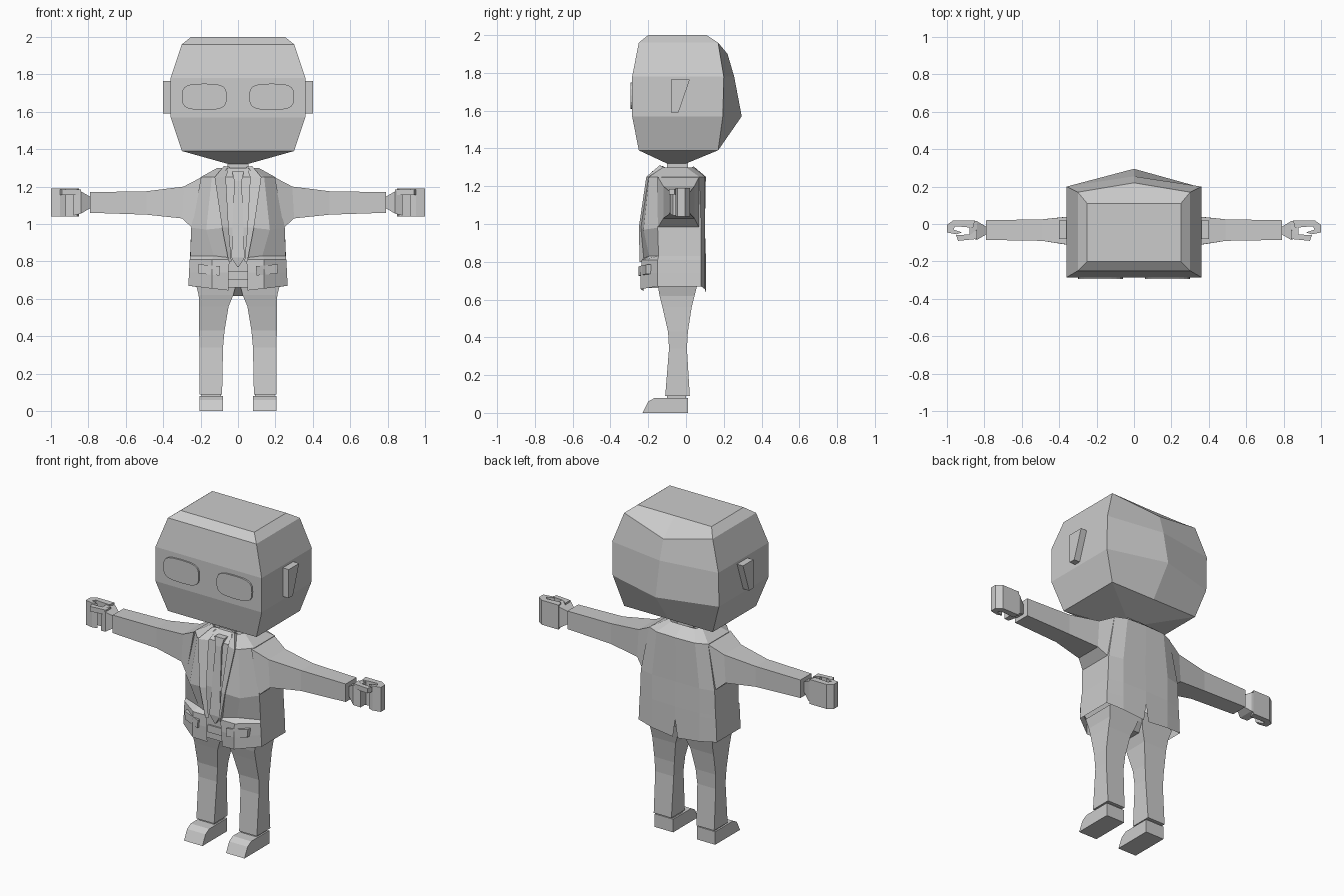
import bpy, bmesh, math

grey = bpy.data.materials.new("plain grey")
grey.diffuse_color = (0.6, 0.6, 0.6, 1)


def build(name, verts, faces, mirror=False):
    """Make a flat shaded part, optionally mirrored across x = 0."""
    me = bpy.data.meshes.new(name)
    bm = bmesh.new()
    vs = [bm.verts.new(v) for v in verts]
    for f in faces:
        bm.faces.new([vs[i] for i in f])
    bmesh.ops.recalc_face_normals(bm, faces=bm.faces)
    bm.to_mesh(me)
    bm.free()
    me.materials.append(grey)
    ob = bpy.data.objects.new(name, me)
    bpy.context.collection.objects.link(ob)
    if mirror:
        m = ob.modifiers.new("mirror", 'MIRROR')
        m.use_clip = True
    return ob


def loft(name, rings, mirror=False, closed=True, caps=True):
    """Join rows of equal point count."""
    n = len(rings[0])
    verts = [p for r in rings for p in r]
    faces = []
    for k in range(len(rings) - 1):
        for i in range(n if closed else n - 1):
            j = (i + 1) % n
            faces.append((k*n + i, k*n + j, (k+1)*n + j, (k+1)*n + i))
    if caps:
        faces.append(tuple(range(n)))
        faces.append(tuple(range((len(rings)-1)*n, len(rings)*n)))
    return build(name, verts, faces, mirror)


def prism(name, outline, axis, a, b, mirror=False):
    """Extrude a 2D outline along an axis from a to b."""
    def place(p, t):
        q = list(p)
        q.insert(axis, t)
        return tuple(q)
    return loft(name, [[place(p, t) for p in outline] for t in (a, b)], mirror)


def rect(x0, x1, y0, y1, z):
    return [(x0, y0, z), (x1, y0, z), (x1, y1, z), (x0, y1, z)]


# Head: faceted rings with a ridge down the middle of the back
def head_ring(z, x, xi, front, back, ridge, zc=None):
    return [(-x, front, z), (-xi, front, z), (xi, front, z), (x, front, z),
            (x, back, z), (0, ridge, zc or z), (-x, back, z)]

loft("head", [
    head_ring(1.32, .05, .02, -.10, 0, 0),
    head_ring(1.39, .30, .29, -.25, .17, .17),
    head_ring(1.57, .36, .19, -.285, .195, .295),
    head_ring(1.78, .36, .19, -.285, .20, .255),
    head_ring(1.96, .30, .18, -.25, .17, .22, 1.90),
    head_ring(2.00, .25, .15, -.20, .11, .11)])

# Eyes: thin rounded plates
eye = []
for k in range(20):
    a = 2 * math.pi * k / 20
    c, s = math.cos(a), math.sin(a)
    eye.append((.18 + .12 * math.copysign(abs(c) ** .6, c),
                1.68 + .07 * math.copysign(abs(s) ** .6, s)))
prism("eye", eye, 1, -.295, -.28, True)

# Ears: wedges, wide at the top
prism("ear", [(-.08, 1.765), (.02, 1.765), (-.04, 1.59), (-.08, 1.59)], 0, .35, .40, True)

# Neck
loft("neck", [rect(-.055, .055, -.10, .01, z) for z in (1.24, 1.35)])

# Jacket: half shell from the front edge round to the back seam, open at hem and front
loft("jacket", [
    [(.05, -.225, .645), (.14, -.24, .655), (.265, -.15, .67), (.265, .08, .67), (.16, .10, .655), (.016, .105, .64)],
    [(.05, -.235, .74), (.14, -.24, .74), (.262, -.15, .74), (.262, .08, .74), (.16, .10, .74), (0, .105, .75)],
    [(.045, -.235, .81), (.14, -.235, .81), (.258, -.15, .81), (.258, .08, .81), (.16, .10, .81), (0, .105, .81)],
    [(.045, -.225, .82), (.13, -.195, .83), (.255, -.145, .83), (.256, .08, .83), (.16, .10, .83), (0, .105, .83)],
    [(.075, -.24, .98), (.17, -.225, .97), (.25, -.15, .98), (.25, .08, .98), (.16, .10, .98), (0, .10, .98)],
    [(.11, -.20, 1.25), (.14, -.195, 1.25), (.20, -.13, 1.25), (.20, .07, 1.25), (.13, .10, 1.25), (0, .105, 1.25)],
    [(.05, -.14, 1.30), (.08, -.12, 1.30), (.11, -.09, 1.30), (.11, 0, 1.30), (.08, .03, 1.30), (0, .04, 1.305)],
], True, closed=False, caps=False)

# Lapels: folded strips beside the opening
loft("lapel", [
    [(.035, -.235, .80), (.05, -.245, .80), (.05, -.225, .80)],
    [(.05, -.235, .98), (.085, -.25, .98), (.08, -.23, .98)],
    [(.065, -.19, 1.25), (.125, -.21, 1.25), (.12, -.19, 1.25)],
    [(.045, -.12, 1.305), (.075, -.14, 1.31), (.075, -.11, 1.30)]], True)

# Pocket flaps
loft("pocket_flap", [
    [(.10, y, .725), (.21, y + .04, .735), (.215, y + .04, .785), (.095, y, .775)]
    for y in (-.252, -.225)], True)

# Shirt, tie and waistband
loft("shirt", [rect(-.07, .07, -.205, 0, .66), rect(-.07, .07, -.21, 0, .98),
               rect(-.10, .10, -.175, 0, 1.25), rect(-.05, .05, -.12, 0, 1.30)])
loft("tie", [rect(-.004, .004, -.222, -.19, .77), rect(-.035, .035, -.228, -.19, .82),
             rect(-.02, .02, -.19, -.15, 1.23), rect(-.032, .032, -.18, -.11, 1.28)])
loft("waistband", [rect(-.055, .055, -.215, -.15, z) for z in (.70, .745)])

# Sleeves: bottom x, top x, bottom z, top z, front y, back y
loft("sleeve", [[(xb, y0, zb), (xb, y1, zb), (xt, y1, zt), (xt, y0, zt)]
                for xb, xt, zb, zt, y0, y1 in (
    (.245, .195, .98, 1.25, -.15, .07), (.30, .29, 1.03, 1.20, -.12, .045),
    (.49, .49, 1.05, 1.175, -.09, .025), (.79, .79, 1.06, 1.17, -.085, .02))], True)

# Hands: tapered wrist, curled fingers and thumb
loft("wrist", [[(x, y0, z0), (x, y1, z0), (x, y1, z1), (x, y0, z1)]
               for x, y0, y1, z0, z1 in ((.78, -.05, -.02, 1.09, 1.14),
                                         (.84, -.085, .015, 1.055, 1.175),
                                         (.88, -.07, .02, 1.045, 1.185))], True)
prism("fingers", [(.85, .02), (.965, .02), (1.0, -.005), (1.0, -.045), (.95, -.055),
                  (.92, -.045), (.965, -.03), (.955, -.012), (.86, -.02)], 2, 1.04, 1.19, True)
prism("thumb", [(.84, -.08), (.94, -.09), (.95, -.06), (.87, -.055), (.84, -.03)], 2, 1.155, 1.185, True)

# Trousers: pelvis and tapered legs
loft("pelvis", [rect(-.07, .07, -.10, .01, .615), rect(-.21, .21, -.145, .05, .66),
                rect(-.235, .235, -.16, .07, .72)])
loft("trouser_leg", [rect(*r) for r in (
    (.085, .205, -.11, .02, .09), (.08, .205, -.09, .005, .34), (.072, .208, -.095, .01, .43),
    (.05, .208, -.125, .03, .56), (.025, .21, -.14, .045, .62), (.01, .225, -.15, .06, .68))], True)

# Shoes
prism("shoe", [(-.23, 0), (-.20, .06), (-.165, .08), (.01, .08), (.01, 0)], 0, .08, .205, True)
loft("ankle", [rect(.09, .195, -.10, 0, z) for z in (.07, .10)], True)
